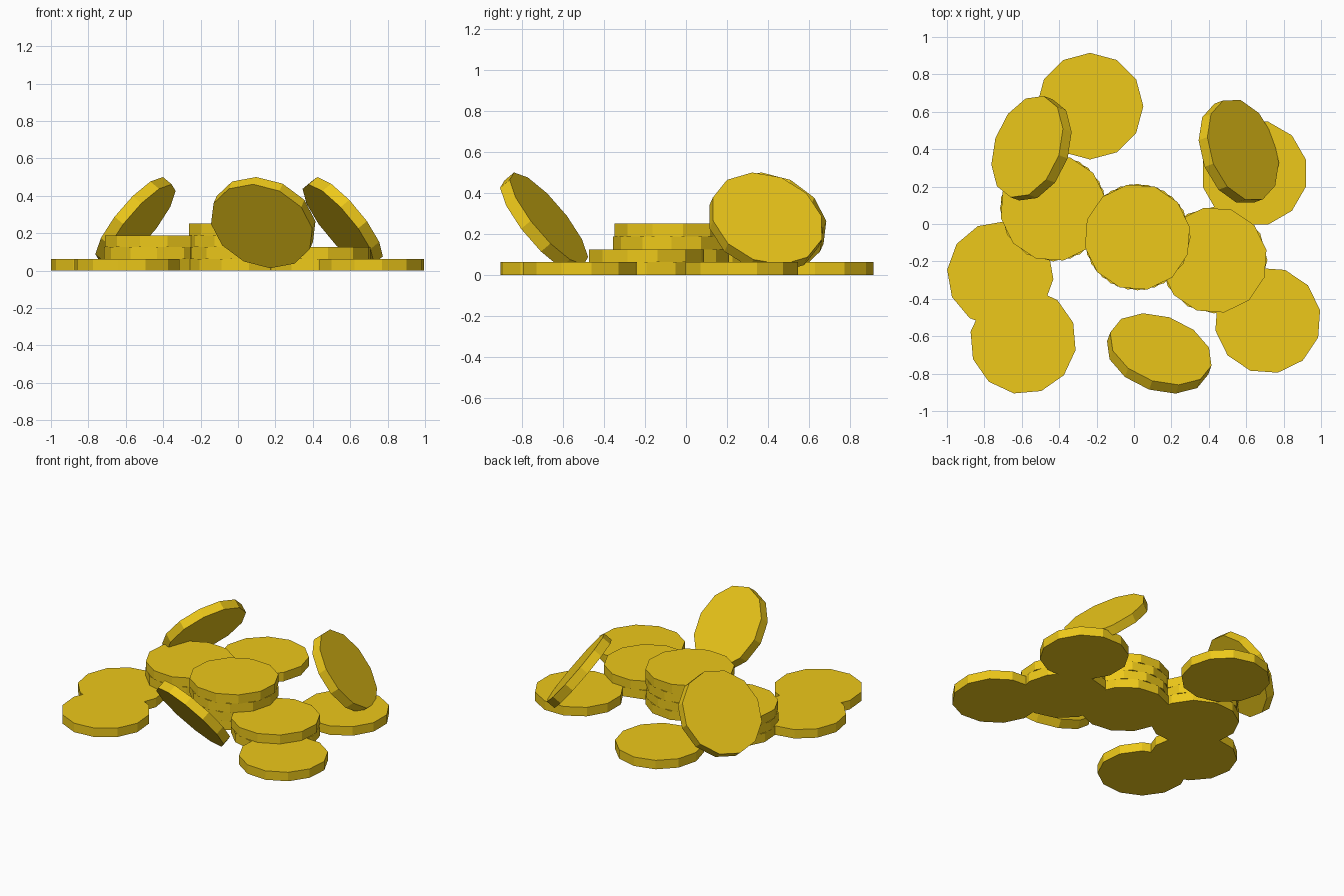
import bpy
from math import radians
from mathutils import Matrix

if "Cube" in bpy.data.objects:
    bpy.data.objects.remove(bpy.data.objects["Cube"])

R, T = 0.285, 0.063   # coin radius and thickness

gold = bpy.data.materials.new("gold")
gold.diffuse_color = (0.85, 0.58, 0.01, 1)
gold.use_nodes = True
gold.node_tree.nodes["Principled BSDF"].inputs["Base Color"].default_value = gold.diffuse_color


def coin(name, x, y, z, turn=0, lean=0, uphill=0):
    """Twelve-sided coin; lean lifts the edge that points along the uphill angle."""
    bpy.ops.mesh.primitive_cylinder_add(vertices=12, radius=R, depth=T)
    ob = bpy.context.object
    ob.name = name
    ob.data.materials.append(gold)
    ob.matrix_world = (Matrix.Translation((x, y, z))
                       @ Matrix.Rotation(radians(uphill), 4, 'Z')
                       @ Matrix.Rotation(radians(-lean), 4, 'Y')
                       @ Matrix.Rotation(radians(turn), 4, 'Z'))


# coins lying flat on the ground
flat = [(-0.235, 0.63, 0), (-0.715, -0.27, -5), (-0.593, -0.625, -10),
        (0.715, -0.515, 11), (0.643, 0.272, 15)]
for i, (x, y, turn) in enumerate(flat):
    coin(f"flat_coin_{i + 1}", x, y, T / 2, turn)

# stacks, each layer turned slightly
stacks = [(0.018, -0.07, 4), (-0.432, 0.085, 3), (0.428, -0.193, 2)]
for s, (x, y, count) in enumerate(stacks):
    for k in range(count):
        coin(f"stack_{s + 1}_coin_{k + 1}", x, y, T * (k + 0.5), 8 + 11 * (k + s))

# tilted coins propped around the pile
leaning = [(-0.548, 0.405, -20), (0.56, 0.388, 200), (0.135, -0.692, -110)]
for i, (x, y, uphill) in enumerate(leaning):
    coin(f"leaning_coin_{i + 1}", x, y, 0.257, 3, 52, uphill)
